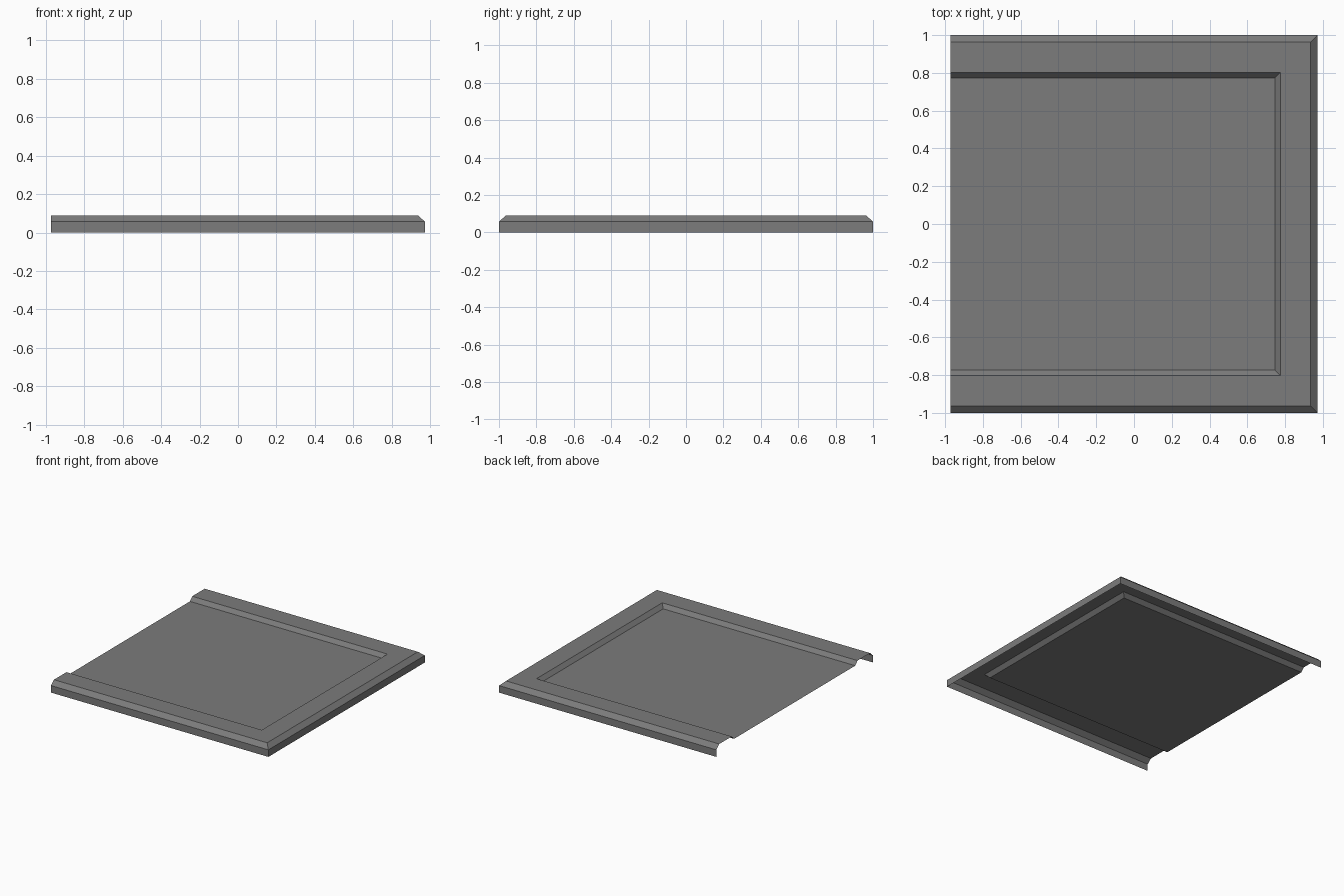
import bpy, bmesh

if "Cube" in bpy.data.objects:
    bpy.data.objects.remove(bpy.data.objects["Cube"])

# Single flat colour
grey = bpy.data.materials.new("dark grey")
grey.diffuse_color = (0.2, 0.2, 0.2, 1)
grey.use_nodes = True
grey.node_tree.nodes["Principled BSDF"].inputs["Base Color"].default_value = grey.diffuse_color

# Cross-section of the rim: (inset from outer edge, height)
profile = [(0.0, 0.0), (0.0, 0.057), (0.037, 0.09), (0.197, 0.09), (0.226, 0.06)]
LEFT, RIGHT, HALF = -0.972, 0.972, 1.0

bm = bmesh.new()

# Each profile point becomes a U-shaped path, open on the left
loops = []
for inset, z in profile:
    x, y = RIGHT - inset, HALF - inset
    path = [(LEFT, -y), (x, -y), (x, y), (LEFT, y)]
    loops.append([bm.verts.new((px, py, z)) for px, py in path])

# Skirt, bevel, flat border and recess slope
for a, b in zip(loops, loops[1:]):
    for i in range(3):
        bm.faces.new((a[i], a[i + 1], b[i + 1], b[i]))

# Recessed centre panel
bm.faces.new(loops[-1])

mesh = bpy.data.meshes.new("open_end_panel")
bm.to_mesh(mesh)
bm.free()
mesh.materials.append(grey)
bpy.context.collection.objects.link(bpy.data.objects.new("open_end_panel", mesh))
